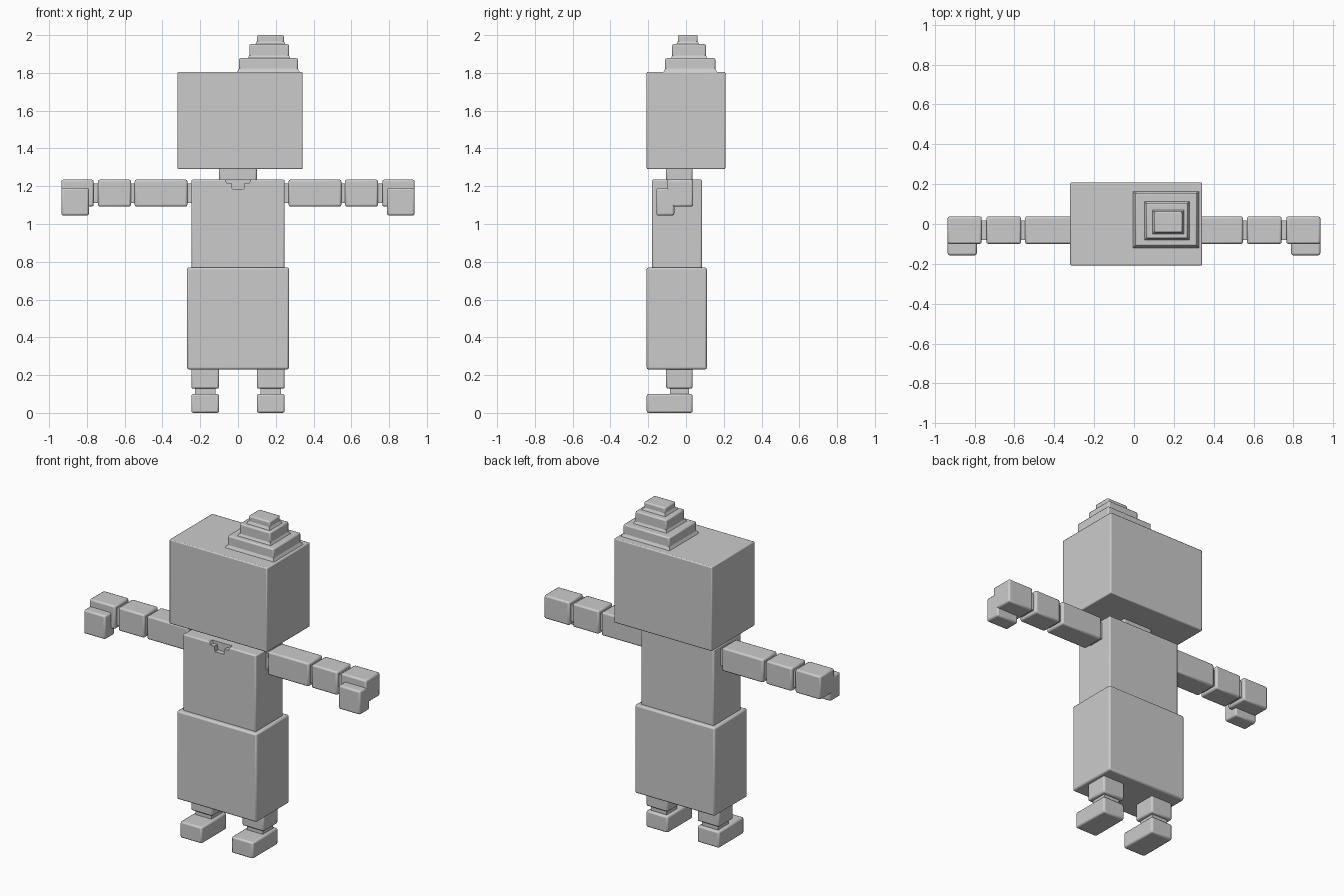
import bpy
from mathutils import Vector

default = bpy.data.objects.get("Cube")
if default:
    bpy.data.objects.remove(default, do_unlink=True)

GREY = (0.6, 0.6, 0.6, 1)
grey = bpy.data.materials.new("plain grey")
grey.diffuse_color = GREY
grey.use_nodes = True
grey.node_tree.nodes["Principled BSDF"].inputs["Base Color"].default_value = GREY


def box(name, x, y, z, bevel=0.01, flare=0.0):
    """Box from (min, max) ranges; flare widens the bottom face."""
    lo, hi = Vector((x[0], y[0], z[0])), Vector((x[1], y[1], z[1]))
    bpy.ops.mesh.primitive_cube_add(size=1)
    ob = bpy.context.object
    ob.name = ob.data.name = name
    for v in ob.data.vertices:
        low = v.co.z < 0
        for i in range(3):
            side = 1 if v.co[i] > 0 else -1
            v.co[i] = hi[i] if side > 0 else lo[i]
            if low and i < 2:
                v.co[i] += side * flare
    ob.data.materials.append(grey)
    if bevel:
        mod = ob.modifiers.new("rounded edges", "BEVEL")
        mod.width = bevel
        mod.segments = 2
        bpy.ops.object.shade_smooth_by_angle()
    return ob


def pair(name, x, y, z, bevel=0.01):
    """The same box on both sides; x is measured outwards."""
    box("left_" + name, x, y, z, bevel)
    box("right_" + name, (-x[1], -x[0]), y, z, bevel)


# Head and stepped hair bun
box("head", (-0.32, 0.342), (-0.208, 0.208), (1.29, 1.805), 0.006)
tiers = [
    ("lower", (0.005, 0.317), (-0.11, 0.155), (1.8, 1.878)),
    ("middle", (0.06, 0.27), (-0.073, 0.106), (1.87, 1.952)),
    ("upper", (0.1, 0.243), (-0.043, 0.062), (1.945, 2.0)),
]
for name, x, y, z in tiers:
    box(name + "_bun", x, y, z, 0.008)
    box(name + "_bun_base", x, y, (z[0], z[0] + 0.022), 0, 0.012)

# Neck, torso and skirt
NECK_Y = (-0.105, 0.035)
box("neck", (-0.1, 0.1), NECK_Y, (1.22, 1.3))
torso = box("torso", (-0.247, 0.247), (-0.18, 0.085), (0.76, 1.235), 0.008)
box("skirt", (-0.27, 0.27), (-0.208, 0.11), (0.23, 0.77), 0.01)

# Shallow throat notch cut in the front top edge of the torso
for name, half, depth in (("collar", 0.08, 0.018), ("throat", 0.04, 0.05)):
    cutter = box(name + "_cutter", (-half, half), (-0.2, -0.15), (1.235 - depth, 1.26), 0)
    for v in cutter.data.vertices:
        if v.co.z < 1.23:
            v.co.x *= 0.75
    cutter.hide_render = True
    cutter.hide_set(True)
    cut = torso.modifiers.new(name + " notch", "BOOLEAN")
    cut.operation = "DIFFERENCE"
    cut.object = cutter

# Arms: blocks joined by slimmer joints
ARM_Y, ARM_Z = (-0.1, 0.038), (1.092, 1.235)
JOINT_Y, JOINT_Z = (-0.08, 0.018), (1.112, 1.215)
pair("upper_arm", (0.268, 0.547), ARM_Y, ARM_Z)
pair("forearm", (0.566, 0.741), ARM_Y, ARM_Z)
pair("palm", (0.764, 0.935), ARM_Y, ARM_Z)
for name, x in (("shoulder", 0.25), ("elbow", 0.556), ("wrist", 0.752)):
    pair(name, (x - 0.025, x + 0.025), JOINT_Y, JOINT_Z, 0)
pair("fingers", (0.789, 0.935), (-0.157, -0.062), (1.045, 1.19))

# Legs and feet
pair("leg", (0.1, 0.247), NECK_Y, (0.128, 0.25))
pair("ankle", (0.12, 0.227), (-0.085, 0.015), (0.08, 0.15), 0)
pair("foot", (0.1, 0.247), (-0.208, 0.035), (0, 0.1))
